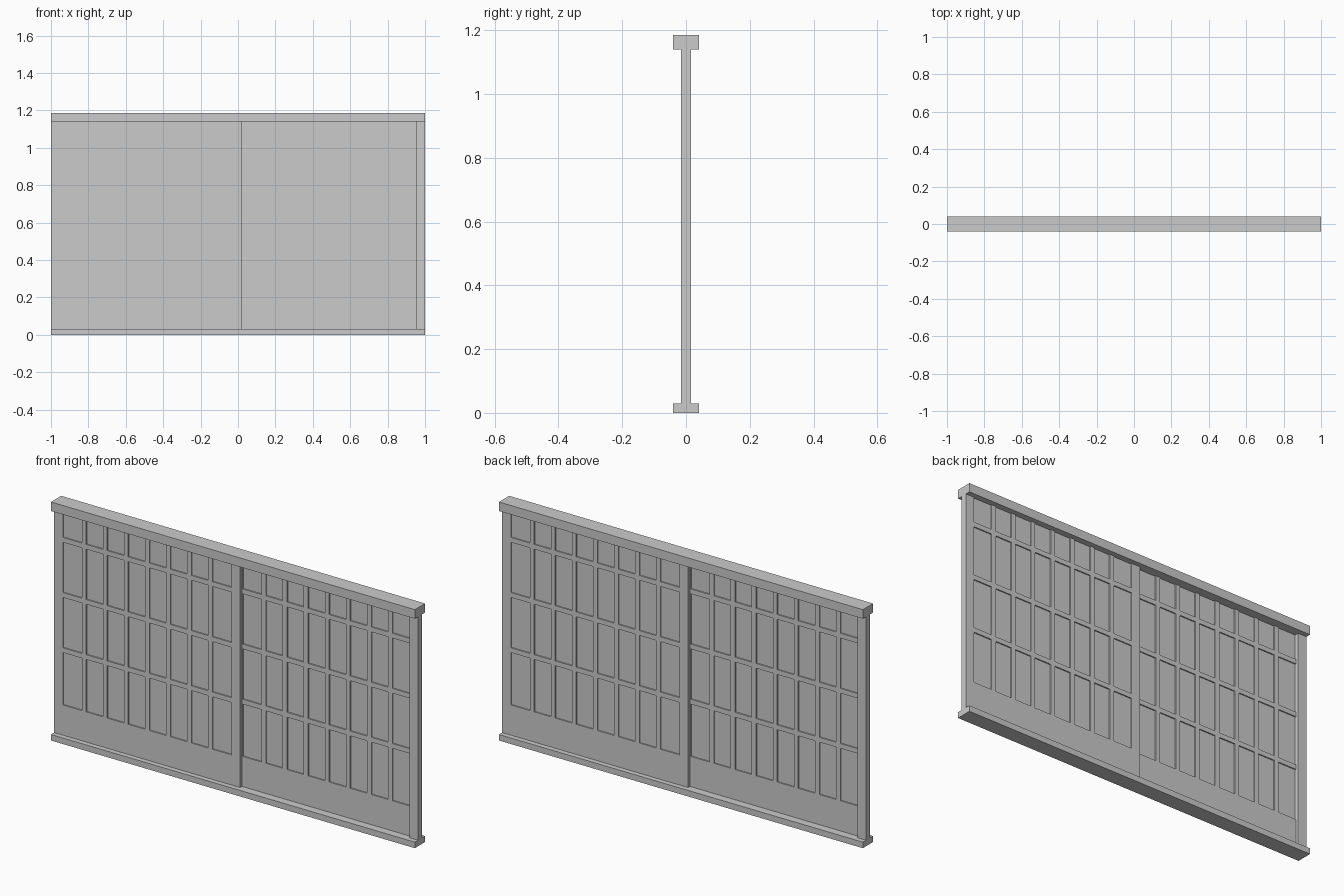
import bpy, bmesh
from mathutils import Matrix, Vector

if "Cube" in bpy.data.objects:
    bpy.data.objects.remove(bpy.data.objects["Cube"])


def boxes(name, spans):
    """One object made of axis-aligned boxes given as (x0,x1,y0,y1,z0,z1)."""
    bm = bmesh.new()
    for x0, x1, y0, y1, z0, z1 in spans:
        m = Matrix.Translation(Vector((x0 + x1, y0 + y1, z0 + z1)) / 2)
        m = m @ Matrix.Diagonal((x1 - x0, y1 - y0, z1 - z0, 1))
        bmesh.ops.create_cube(bm, size=1, matrix=m)
    me = bpy.data.meshes.new(name)
    bm.to_mesh(me)
    bm.free()
    ob = bpy.data.objects.new(name, me)
    bpy.context.collection.objects.link(ob)
    return ob


Z0, Z1 = 0.03, 1.14          # opening between the rails
D = 0.015                    # thickness of one sliding panel
L, R, EDGE = -0.952, -0.026, 0.022
BAR = 0.012                  # half width of a lattice bar
SILL = 0.18

# Surrounding frame
boxes("top_rail", [(-1, 1, -0.04, 0.04, Z1, 1.185)])
boxes("bottom_rail", [(-1, 1, -0.04, 0.04, 0, Z0)])
for side, x in (("left", -0.976), ("right", 0.976)):
    boxes(side + "_jamb", [(x - 0.024, x + 0.024, -D, D, Z0, Z1)])

# Front (left) sliding panel
pitch = (R - L) / 8
xs = [L + pitch * i for i in range(1, 8)]
zs = [0.452, 0.726, 1.0]
lefts = [L] + [x + BAR for x in xs]
rights = [x - BAR for x in xs] + [R]

parts = [
    boxes("panel_stile", [(R, EDGE, -D, 0, Z0, Z1)]),
    boxes("panel_base_board", [(L, R, -D, 0, Z0, SILL)]),
    boxes("panel_paper", [(L, R, -0.009, -0.006, SILL, Z1)]),
    boxes("panel_upright_bars", [(x - BAR, x + BAR, -D, 0, SILL, Z1) for x in xs]),
    boxes("panel_cross_bars", [(a, b, -D, 0, z - BAR, z + BAR)
                               for z in zs for a, b in zip(lefts, rights)]),
]

# Back (right) panel: the same panel turned half round
for ob in parts:
    twin = ob.copy()
    twin.name = "back_" + ob.name
    ob.name = "front_" + ob.name
    twin.data = ob.data.copy()
    twin.data.transform(Matrix.Rotation(3.141592653589793, 4, 'Z'))
    bpy.context.collection.objects.link(twin)
